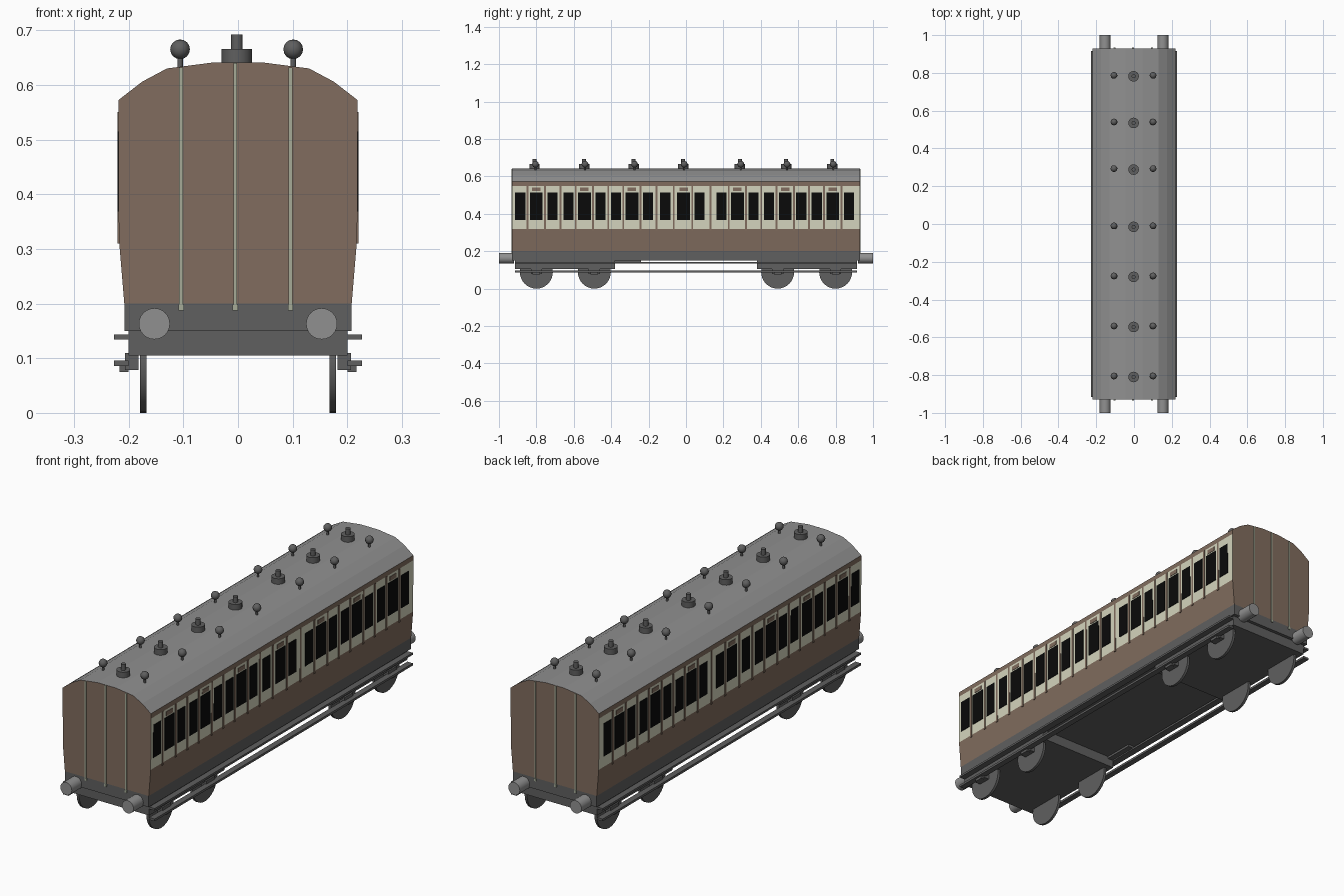
import bpy, bmesh, math
from mathutils import Matrix, Vector

if "Cube" in bpy.data.objects:
    bpy.data.objects.remove(bpy.data.objects["Cube"])


def mat(name, r, g, b):
    m = bpy.data.materials.new(name)
    m.diffuse_color = (r, g, b, 1)
    m.use_nodes = True
    m.node_tree.nodes["Principled BSDF"].inputs["Base Color"].default_value = m.diffuse_color
    return m


BROWN = mat("brown paint", 0.22, 0.152, 0.112)
CREAM = mat("cream paint", 0.66, 0.66, 0.51)
ROOF = mat("roof grey", 0.28, 0.28, 0.28)
DARK = mat("dark grey", 0.115, 0.115, 0.115)
BLACK = mat("window black", 0.003, 0.003, 0.003)
RAIL = mat("pale green grey", 0.38, 0.41, 0.31)


def finish(name, bm, mats):
    bmesh.ops.recalc_face_normals(bm, faces=bm.faces)
    me = bpy.data.meshes.new(name)
    bm.to_mesh(me)
    bm.free()
    for m in mats:
        me.materials.append(m)
    ob = bpy.data.objects.new(name, me)
    bpy.context.collection.objects.link(ob)
    return ob


def add_box(bm, x0, x1, y0, y1, z0, z1):
    c = Vector(((x0 + x1) / 2, (y0 + y1) / 2, (z0 + z1) / 2))
    s = Matrix.Diagonal((abs(x1 - x0), abs(y1 - y0), abs(z1 - z0), 1))
    bmesh.ops.create_cube(bm, size=1, matrix=Matrix.Translation(c) @ s)


def boxes(name, m, items):
    bm = bmesh.new()
    for b in items:
        add_box(bm, *b)
    return finish(name, bm, [m])


def cylinders(name, m, items, axis="Z", sides=24):
    # items: centre, radius, length
    rot = {"Z": Matrix(), "X": Matrix.Rotation(math.pi / 2, 4, "Y"),
           "Y": Matrix.Rotation(math.pi / 2, 4, "X")}[axis]
    bm = bmesh.new()
    for c, r, l in items:
        bmesh.ops.create_cone(bm, cap_ends=True, segments=sides, radius1=r, radius2=r,
                              depth=l, matrix=Matrix.Translation(c) @ rot)
    ob = finish(name, bm, [m])
    for p in ob.data.polygons:
        p.use_smooth = len(p.vertices) == 4
    return ob


L = 0.93  # half body length

# Body shell: one cross-section extruded along y, coloured by height
half = [(0.208, 0.2), (0.218, 0.32), (0.219, 0.55), (0.219, 0.572),
        (0.175, 0.606), (0.13, 0.63), (0.045, 0.641)]
profile = half + [(-x, z) for x, z in reversed(half)]
bm = bmesh.new()
base = bm.faces.new([bm.verts.new((x, -L, z)) for x, z in profile])
ext = bmesh.ops.extrude_face_region(bm, geom=[base], use_keep_orig=True)
bmesh.ops.translate(bm, vec=(0, 2 * L, 0),
                    verts=[v for v in ext["geom"] if isinstance(v, bmesh.types.BMVert)])
for f in bm.faces:
    z = f.calc_center_median().z
    if len(f.verts) > 4:
        f.material_index = 0
    elif z > 0.575:
        f.material_index = 2
    elif 0.32 < z < 0.55:
        f.material_index = 1
finish("carriage_body", bm, [BROWN, CREAM, ROOF])

# Windows, dividing strips and door ventilators on both sides
doors = [-0.80, -0.543, -0.289, -0.013, 0.275, 0.53, 0.785]
wins = []
for d in doors:
    off = 0.098 if d == -0.013 else 0.086
    wins += [(d - min(off, 0.1), 0.027), (d, 0.034), (d + 0.086, 0.027)]
windows, strips, vents = [], [], []
for s in (-1, 1):
    inner = s * 0.216
    for y, w in wins:
        windows.append((inner, s * 0.2205, y - w, y + w, 0.368, 0.515))
    for (a, wa), (b, wb) in zip(wins, wins[1:]):
        m = (a + wa + b - wb) / 2
        strips.append((inner, s * 0.2207, m - 0.005, m + 0.005, 0.31, 0.55))
    for d in doors:
        vents.append((inner, s * 0.2207, d - 0.023, d + 0.023, 0.521, 0.54))
boxes("side_windows", BLACK, windows)
boxes("door_strips", BROWN, strips)
boxes("door_ventilators", BROWN, vents)

# Vertical rails on both ends
rails = []
for s in (-1, 1):
    for x, top in ((-0.104, 0.632), (-0.005, 0.64), (0.096, 0.632)):
        rails.append((x - 0.0035, x + 0.0035, s * (L - 0.002), s * (L + 0.003), 0.19, top))
        rails.append((x - 0.005, x + 0.005, s * (L - 0.002), s * (L + 0.004), 0.187, 0.198))
boxes("end_rails", RAIL, rails)

# Chassis, bogie frames, small underfloor box
boxes("chassis", DARK, [(-0.208, 0.208, -L, L, 0.15, 0.2)])
boxes("bogie_frames", DARK, [(-0.2, 0.2, s * 0.38, s * 0.915, 0.105, 0.152) for s in (-1, 1)])
boxes("underfloor_box", DARK, [(-0.2, -0.17, -0.38, -0.24, 0.14, 0.152)])

# Footboards on both sides
boards, axle_boxes, wheels = [], [], []
for s in (-1, 1):
    boards.append((s * 0.195, s * 0.227, -0.915, 0.915, 0.134, 0.143))
    boards.append((s * 0.2, s * 0.227, -0.915, 0.915, 0.086, 0.096))
    for y in (-0.8, -0.49, 0.49, 0.8):
        axle_boxes.append((s * 0.182, s * 0.207, y - 0.03, y + 0.03, 0.078, 0.11))
        axle_boxes.append((s * 0.2, s * 0.217, y - 0.02, y + 0.02, 0.075, 0.09))
        wheels.append(((s * 0.173, y, 0.088), 0.088, 0.012))
boxes("footboards", DARK, boards)
boxes("axle_boxes", DARK, axle_boxes)
cylinders("wheels", DARK, wheels, "X", 32)

# Buffers
cylinders("buffers", ROOF, [((x, s * 0.96, 0.163), 0.0285, 0.08)
                            for x in (-0.153, 0.153) for s in (-1, 1)], "Y", 24)

# Roof lamps along the centre and ball vents either side
roof_y = [-0.81, -0.545, -0.28, -0.015, 0.288, 0.535, 0.782]
lamps, stems = [], []
balls = bmesh.new()
for y in roof_y:
    lamps += [((-0.002, y, 0.65), 0.028, 0.032), ((-0.002, y, 0.675), 0.0105, 0.034)]
    for x in (-0.106, 0.101):
        stems.append(((x, y + 0.005, 0.641), 0.005, 0.03))
        bmesh.ops.create_uvsphere(balls, u_segments=12, v_segments=8, radius=0.018,
                                  matrix=Matrix.Translation((x, y + 0.005, 0.665)))
cylinders("roof_lamps", DARK, lamps, "Z", 16)
cylinders("ball_vent_stems", DARK, stems, "Z", 8)
ob = finish("ball_vents", balls, [DARK])
for p in ob.data.polygons:
    p.use_smooth = True
